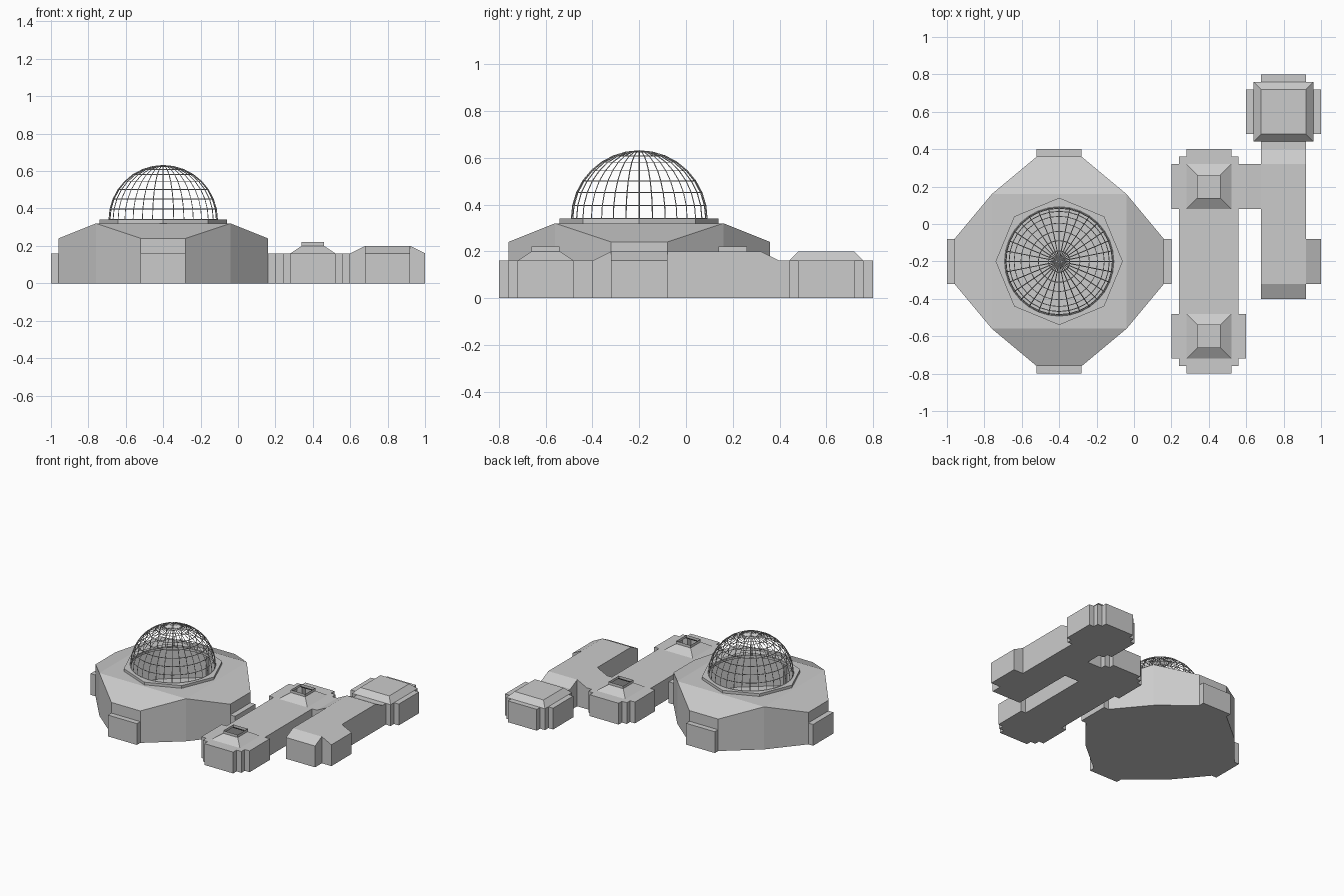
import bpy, bmesh, math
from mathutils import Vector

if "Cube" in bpy.data.objects:
    bpy.data.objects.remove(bpy.data.objects["Cube"])

DOOR_W, DOOR_H = 0.24, 0.16


def material(name, rgb):
    m = bpy.data.materials.new(name)
    m.diffuse_color = (*rgb, 1)
    m.use_nodes = True
    m.node_tree.nodes["Principled BSDF"].inputs["Base Color"].default_value = m.diffuse_color
    return m


GREY = material("hull grey", (0.6, 0.6, 0.6))


def finish(bm, name, centre):
    bmesh.ops.remove_doubles(bm, verts=bm.verts, dist=1e-5)
    me = bpy.data.meshes.new(name)
    bm.to_mesh(me)
    bm.free()
    me.materials.append(GREY)
    ob = bpy.data.objects.new(name, me)
    ob.location = (*centre, 0)
    bpy.context.collection.objects.link(ob)
    return ob


def face(bm, pts):
    return bm.faces.new([bm.verts.new(p) for p in pts])


def mirror4(q):
    """Full counter-clockwise outline from its first quadrant (x, y, z)."""
    left = [(-x, y, z) for x, y, z in reversed(q)]
    return q + left + [(-x, -y, z) for x, y, z in q] + [(x, -y, z) for x, y, z in reversed(q)]


def quarter_turns(bm, pts):
    """Repeat one face on all four sides."""
    for _ in range(4):
        face(bm, pts)
        pts = [(-y, x, z) for x, y, z in pts]


def shell(bm, outline):
    """Floor and walls of a plan; door-wide outer ends stay open."""
    n = len(outline)
    floor = []
    for i in range(n):
        a, b = Vector(outline[i]), Vector(outline[(i + 1) % n])
        length = (a.xy - b.xy).length
        if length < 1e-5:
            continue
        floor.append((a.x, a.y, 0))
        if abs(length - DOOR_W) < 1e-4 and a.z == b.z == DOOR_H:
            continue
        face(bm, [(a.x, a.y, 0), (b.x, b.y, 0), b, a])
    face(bm, floor[::-1])


def loft(bm, loops):
    for lo, hi in zip(loops, loops[1:]):
        n = len(lo)
        for i in range(n):
            j = (i + 1) % n
            face(bm, [lo[i], lo[j], hi[j], hi[i]])


def plate(bm, loops):
    """Flat upward face, the first loop with the others as holes."""
    edges = []
    for loop in loops:
        vs = [bm.verts.new(p) for p in loop]
        edges += [bm.edges.new((vs[i - 1], vs[i])) for i in range(len(vs))]
    bmesh.ops.triangle_fill(bm, edges=edges, use_beauty=True, normal=(0, 0, 1))


def square(h, z, cy=0):
    return [(h, cy - h, z), (h, cy + h, z), (-h, cy + h, z), (-h, cy - h, z)]


def circle(r, n, z):
    return [(r * math.cos(2 * math.pi * i / n), r * math.sin(2 * math.pi * i / n), z)
            for i in range(n)]


# Domed hall: twelve-sided walls with four doorways
HALL = (-0.4, -0.2)
bm = bmesh.new()
shell(bm, mirror4([(.6, .12, .16), (.56, .12, .16), (.56, .12, .24), (.36, .36, .32),
                   (.12, .56, .24), (.12, .56, .16), (.12, .6, .16)]))
quarter_turns(bm, [(.56, -.12, .16), (.6, -.12, .16), (.6, .12, .16), (.56, .12, .16)])
quarter_turns(bm, [(.56, -.12, .16), (.56, .12, .16), (.56, .12, .24), (.56, -.12, .24)])
quarter_turns(bm, [(.36, -.36, .32), (.56, -.12, .24), (.56, .12, .24), (.36, .36, .32)])
plate(bm, [square(.36, .32), circle(.29, 32, .32)])
finish(bm, "domed_hall", HALL)

# Octagonal collar under the dome
bm = bmesh.new()
loft(bm, [circle(.34, 8, .32), circle(.34, 8, .34)])
plate(bm, [circle(.34, 8, .34), circle(.29, 32, .34)])
loft(bm, [circle(.29, 32, .34), circle(.29, 32, .32)])
finish(bm, "dome_collar", HALL)

# Open lattice dome
bm = bmesh.new()
bmesh.ops.create_uvsphere(bm, u_segments=32, v_segments=16, radius=.29)
bmesh.ops.delete(bm, geom=[v for v in bm.verts if v.co.z < -1e-4], context='VERTS')
bmesh.ops.translate(bm, verts=bm.verts, vec=(0, 0, .34))
dome = finish(bm, "dome_lattice", HALL)
wire = dome.modifiers.new("lattice", 'WIREFRAME')
wire.thickness = .005
wire.use_boundary = True

# Long module: two nodes joined by a passage, each with an open roof hatch
bm = bmesh.new()
plan = mirror4([(.16, .28, .16), (.2, .28, .16), (.2, .52, .16), (.16, .52, .16),
                (.16, .56, .16), (.12, .56, .16), (.12, .6, .16)])
shell(bm, plan)
plate(bm, [plan, square(.12, .16, .4), square(.12, .16, -.4)])
for cy in (-.4, .4):
    loft(bm, [square(.12, .16, cy), square(.06, .2, cy), square(.06, .22, cy)])
finish(bm, "twin_hatch_module", (.4, -.2))

# Corridor with two offset arms; every end slopes down to door height
bm = bmesh.new()
half = [(.12, -.4, .16), (.12, -.32, .2), (.2, -.32, .16), (.2, -.08, .16),
        (.12, -.08, .2), (.12, .32, .2), (.12, .4, .16)]
shell(bm, half + [(-x, -y, z) for x, y, z in half])
face(bm, [(.12, -.32, .2), (.12, .32, .2), (-.12, .32, .2), (-.12, -.32, .2)])
for s in (1, -1):
    face(bm, [(s * .12, s * -.32, .2), (s * .2, s * -.32, .16),
              (s * .2, s * -.08, .16), (s * .12, s * -.08, .2)])
    face(bm, [(s * .12, s * .32, .2), (s * .12, s * .4, .16),
              (s * -.12, s * .4, .16), (s * -.12, s * .32, .2)])
finish(bm, "offset_corridor", (.8, 0))

# Square end room with a bevelled roof
bm = bmesh.new()
shell(bm, mirror4([(.2, .12, .16), (.16, .12, .16), (.16, .16, .16),
                   (.12, .16, .16), (.12, .2, .16)]))
quarter_turns(bm, [(.16, -.12, .16), (.2, -.12, .16), (.2, .12, .16), (.16, .12, .16)])
loft(bm, [square(.16, .16), square(.12, .2)])
face(bm, square(.12, .2))
finish(bm, "end_room", (.8, .6))
